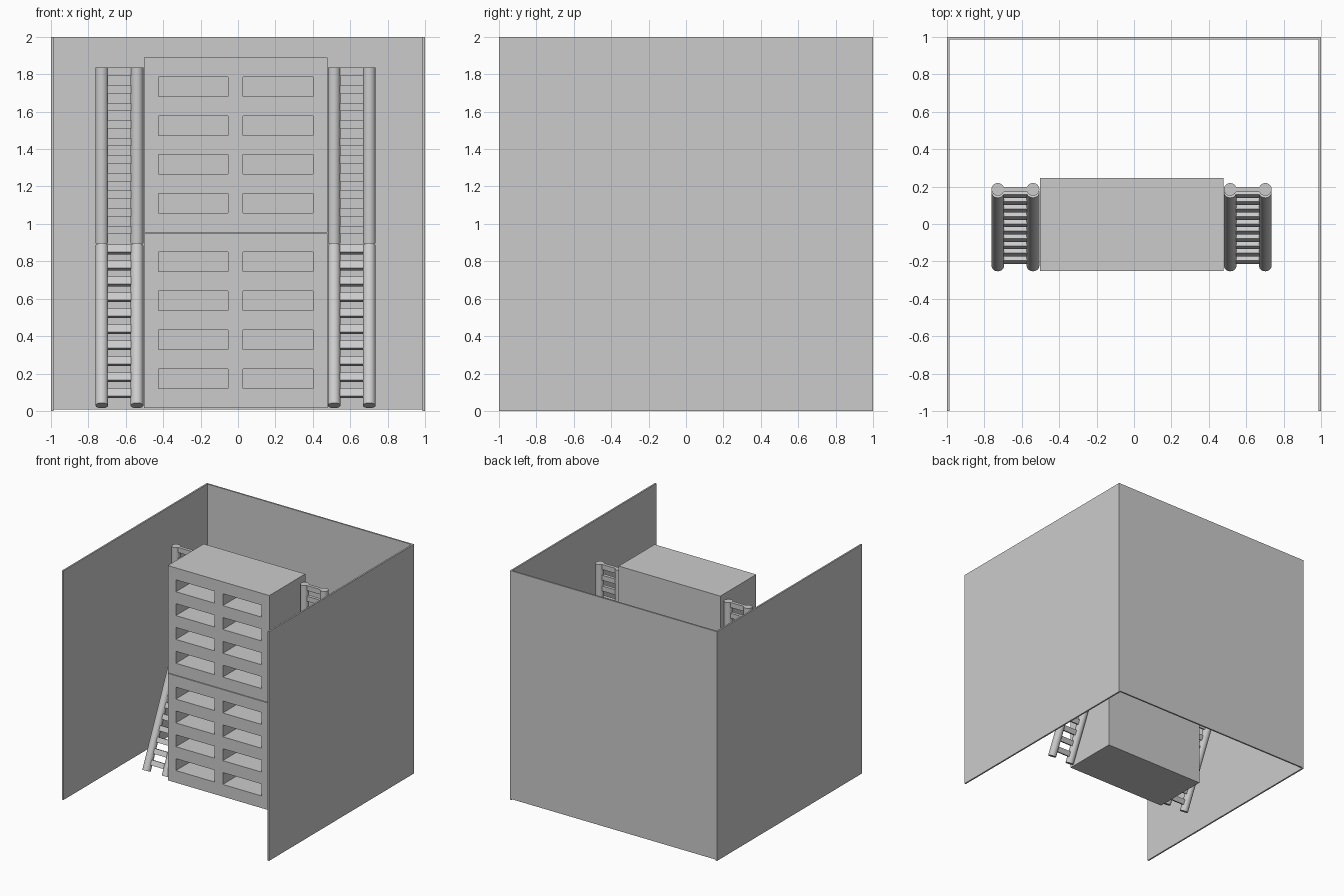
import bpy, bmesh
from math import atan2
from mathutils import Matrix, Vector

if "Cube" in bpy.data.objects:
    bpy.data.objects.remove(bpy.data.objects["Cube"])


def add_box(bm, x0, x1, y0, y1, z0, z1):
    size = Vector((x1 - x0, y1 - y0, z1 - z0))
    mid = Vector((x0 + x1, y0 + y1, z0 + z1)) / 2
    bmesh.ops.create_cube(bm, size=1, matrix=Matrix.Translation(mid) @ Matrix.Diagonal((*size, 1)))


def finish(bm, name):
    mesh = bpy.data.meshes.new(name)
    bm.to_mesh(mesh)
    bm.free()
    ob = bpy.data.objects.new(name, mesh)
    bpy.context.collection.objects.link(ob)
    return ob


def boxes(name, *dims):
    bm = bmesh.new()
    for d in dims:
        add_box(bm, *d)
    return finish(bm, name)


# Room walls: open at the front, top and bottom
T = 0.014
boxes("left_wall", (-1, -1 + T, -1, 1, 0, 2))
boxes("right_wall", (1 - T, 1, -1, 1, 0, 2))
boxes("back_wall", (-1 + T, 1 - T, 1 - T, 1, 0.008, 2))


# Stacked cabinets, each with a 2 x 4 grid of deep pigeonholes
def cabinet(name, z0, z1, first_hole):
    body = boxes(name, (-0.503, 0.478, -0.25, 0.245, z0, z1))
    holes = [(x, x + 0.372, -0.35, 0.21, z, z + 0.104)
             for x in (-0.425, 0.028)
             for z in (first_hole + 0.208 * i for i in range(4))]
    cutter = boxes(name + "_cutter", *holes)
    cutter.hide_render = True
    mod = body.modifiers.new("holes", 'BOOLEAN')
    mod.operation = 'DIFFERENCE'
    mod.solver = 'EXACT'
    mod.object = cutter
    bpy.context.view_layer.objects.active = body
    bpy.ops.object.modifier_apply(modifier=mod.name)
    bpy.data.objects.remove(cutter)


cabinet("lower_cabinet", 0.015, 0.949, 0.121)
cabinet("upper_cabinet", 0.954, 1.89, 1.058)

# Ladder section: two round rails with ten flat rungs, origin at the foot
LENGTH, R, HALF = 0.94, 0.034, 0.094


def ladder(name, foot, tilt):
    bm = bmesh.new()
    for s in (-1, 1):
        bmesh.ops.create_cone(bm, cap_ends=True, segments=32, radius1=R, radius2=R, depth=LENGTH,
                              matrix=Matrix.Translation((s * HALF, 0, LENGTH / 2)))
    for i in range(10):
        z = 0.073 + 0.0939 * i
        add_box(bm, -HALF, HALF, -0.014, 0.014, z - 0.022, z + 0.022)
    bmesh.ops.transform(bm, verts=bm.verts,
                        matrix=Matrix.Translation(foot) @ Matrix.Rotation(tilt, 4, 'X'))
    ob = finish(bm, name)
    bpy.ops.object.select_all(action='DESELECT')
    ob.select_set(True)
    bpy.context.view_layer.objects.active = ob
    bpy.ops.object.shade_smooth_by_angle()


lean = -atan2(0.405, 0.88)
for side, x in (("left", -0.634), ("right", 0.608)):
    ladder(side + "_lower_ladder", (x, -0.222, 0.029), lean)
    ladder(side + "_upper_ladder", (x, 0.185, 0.895), 0)
